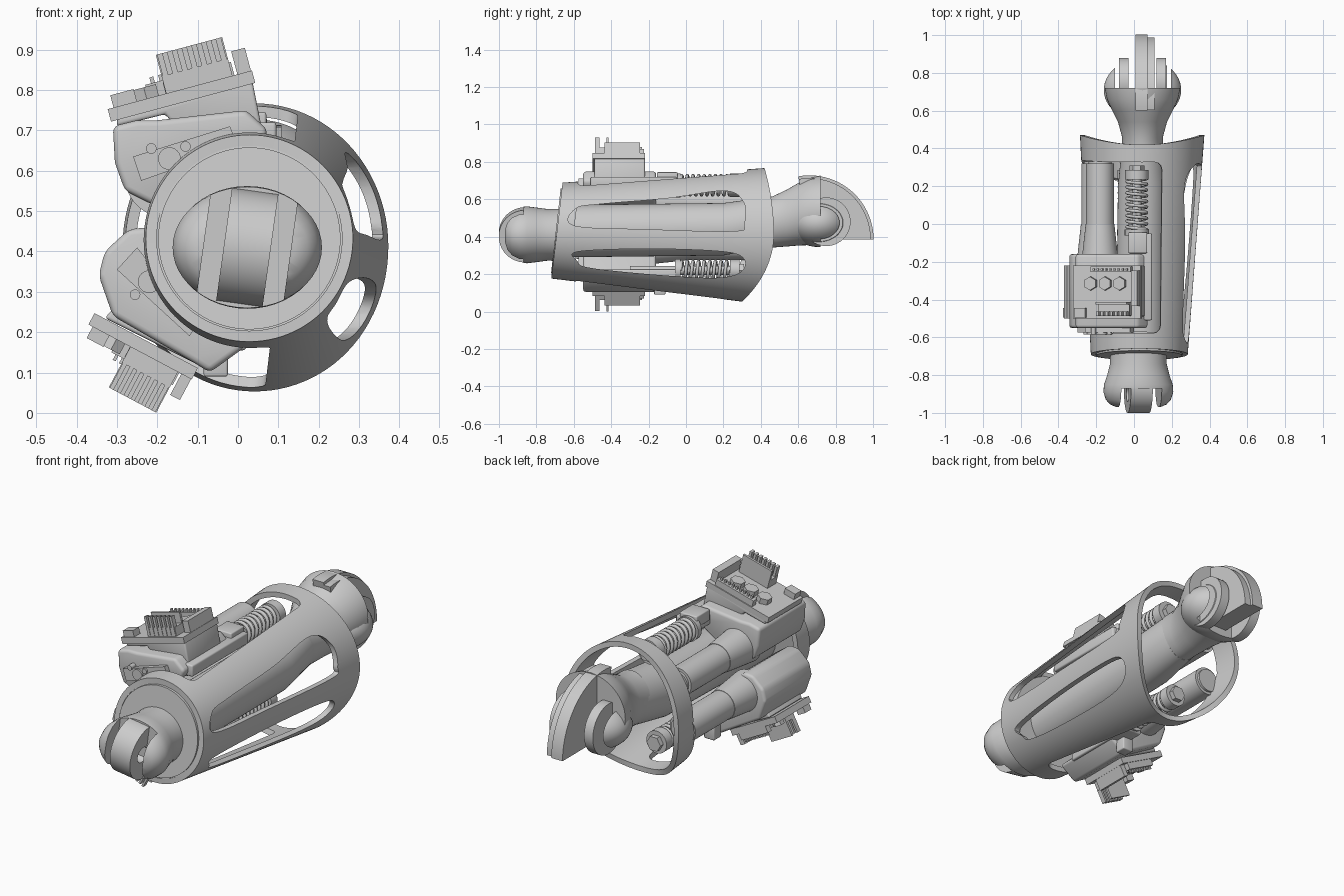
import bpy, bmesh, math
from mathutils import Vector, Matrix
from math import sin, cos, pi, radians

if "Cube" in bpy.data.objects:
    bpy.data.objects.remove(bpy.data.objects["Cube"])


def finish(name, bm, angle=35, bevel=0):
    bmesh.ops.recalc_face_normals(bm, faces=bm.faces)
    me = bpy.data.meshes.new(name)
    bm.to_mesh(me)
    bm.free()
    ob = bpy.data.objects.new(name, me)
    bpy.context.collection.objects.link(ob)
    if bevel:
        m = ob.modifiers.new("bevel", 'BEVEL')
        m.width, m.segments, m.limit_method = bevel, 3, 'ANGLE'
        bake(ob)
    smooth(ob, angle)
    return ob


def smooth(ob, angle=35):
    bpy.ops.object.select_all(action='DESELECT')
    ob.select_set(True)
    bpy.context.view_layer.objects.active = ob
    bpy.ops.object.shade_smooth_by_angle(angle=radians(angle))


def bake(ob):
    dg = bpy.context.evaluated_depsgraph_get()
    me = bpy.data.meshes.new_from_object(ob.evaluated_get(dg))
    ob.modifiers.clear()
    ob.data = me


def cut(ob, cutters):
    for c in cutters:
        m = ob.modifiers.new("cut", 'BOOLEAN')
        m.operation, m.solver, m.object = 'DIFFERENCE', 'EXACT', c
    bake(ob)
    for c in cutters:
        bpy.data.objects.remove(c)
    smooth(ob)


def loft(name, rings, loop=False):
    bm = bmesh.new()
    vs = [[bm.verts.new(p) for p in r] for r in rings]
    n = len(vs[0])
    for a, b in list(zip(vs, vs[1:])) + ([(vs[-1], vs[0])] if loop else []):
        for i in range(n):
            j = (i + 1) % n
            bm.faces.new((a[i], a[j], b[j], b[i]))
    if not loop:
        bm.faces.new(vs[0])
        bm.faces.new(vs[-1])
    return finish(name, bm)


def ring(x, y, z, rx, rz, n=48):
    return [(x + rx * cos(2 * pi * i / n), y, z + rz * sin(2 * pi * i / n)) for i in range(n)]


def prism(name, pts, axis, lo, hi, bevel=0):
    put = {'x': lambda p, d: (d, *p), 'y': lambda p, d: (p[0], d, p[1])}[axis]
    bm = bmesh.new()
    a, b = ([bm.verts.new(put(p, d)) for p in pts] for d in (lo, hi))
    bm.faces.new(a)
    bm.faces.new(b)
    for i in range(len(pts)):
        j = (i + 1) % len(pts)
        bm.faces.new((a[i], a[j], b[j], b[i]))
    return finish(name, bm, bevel=bevel)


def disc(name, axis, c, r, lo, hi, n=40, a0=0, a1=360):
    full = a1 - a0 == 360
    pts = [(c[0] + r * cos(t), c[1] + r * sin(t)) for t in
           (radians(a0 + (a1 - a0) * i / (n if full else n - 1)) for i in range(n))]
    return prism(name, pts if full else pts + [c], axis, lo, hi)


def rounded(pts, steps=6):
    out, n = [], len(pts)
    for i in range(n):
        p = [Vector(pts[(i + k) % n]) for k in (-1, 0, 1, 2)]
        for t in (s / steps for s in range(steps)):
            out.append(tuple(0.5 * (2 * p[1] + (p[2] - p[0]) * t + (2 * p[0] - 5 * p[1] + 4 * p[2] - p[3]) * t * t
                                    + (3 * p[1] - p[0] - 3 * p[2] + p[3]) * t ** 3)))
    return out


def ellipsoid(name, c, r):
    bm = bmesh.new()
    bmesh.ops.create_uvsphere(bm, u_segments=48, v_segments=28, radius=1,
                              matrix=Matrix.Translation(c) @ Matrix.Diagonal((*r, 1)))
    return finish(name, bm)


def box(name, c, s, frame=Matrix(), bevel=0):
    bm = bmesh.new()
    bmesh.ops.create_cube(bm, size=1, matrix=frame @ Matrix.Translation(c) @ Matrix.Diagonal((*s, 1)))
    return finish(name, bm, bevel=bevel)


# Tapered outer shell with slanted rims
def shell_ring(t, wall, n=96):
    out = []
    for i in range(n):
        s, c = sin(2 * pi * i / n), cos(2 * pi * i / n)
        yf = -0.69 + 0.03 * s
        yb = 0.47 - (0.05 if s > 0 else 0.17) * s * s
        y = yf + (yb - yf) * t
        k = (y + 0.7) / 1.15
        out.append((0.028 + 0.015 * k + (0.256 + 0.072 * k - wall) * c, y,
                    0.43 - 0.017 * k + (0.256 + (0.1 if s > 0 else 0.122) * k - wall) * s))
    return out


ts = [i / 12 for i in range(13)]
shell = loft("outer_shell", [shell_ring(t, 0) for t in ts] + [shell_ring(t, 0.027) for t in ts[::-1]], True)
upper = rounded([(-0.6, 0.46), (-0.2, 0.44), (0.26, 0.43), (0.31, 0.47), (0.31, 0.58), (0.21, 0.645),
                 (-0.1, 0.605), (-0.45, 0.575), (-0.59, 0.55)])
lower = rounded([(-0.58, 0.32), (-0.2, 0.335), (0.2, 0.32), (0.31, 0.28), (0.29, 0.21), (0.15, 0.18),
                 (-0.2, 0.2), (-0.52, 0.235), (-0.58, 0.27)])
side = [(-0.6, -0.1), (-0.57, 0.95), (0.32, 0.95), (0.34, 0.4), (0.16, -0.1)]
opening = prism("side_opening_cut", side, 'x', -0.6, 0.11, bevel=0.04)
for v in opening.data.vertices:
    v.co.x += 0.12 * (v.co.z - 0.42)
cut(shell, [prism("upper_window_cut", upper, 'x', 0.08, 0.6), prism("lower_window_cut", lower, 'x', 0.08, 0.6),
            opening])

# Front plate with raised cover
loft("front_plate", [[(x, y + d, z) for x, y, z in shell_ring(0, 0.02)] for d in (0.004, 0.09)])
loft("front_cover", [[(0.028 + (x - 0.028) * 0.88, -0.69 + d + 0.1 * (z - 0.43), 0.43 + (z - 0.43) * 0.88)
                      for x, y, z in shell_ring(0, 0)] for d in (-0.006, 0.05)])

# Central core tube
loft("core_tube", [ring(0.035, -0.64, 0.43, 0.13, 0.14), ring(0.045, 0.2, 0.44, 0.13, 0.14),
                   ring(0.045, 0.42, 0.475, 0.108, 0.135)])

# Front knuckle: flared neck, side prongs and pierced middle blade
tilt = Matrix.Translation((0.023, 0, 0.41)) @ Matrix.Rotation(radians(8), 4, 'Y')
fork = loft("front_fork", [ring(0.023, y, 0.41, rx, rz) for y, rx, rz in
                           ((-0.65, 0.148, 0.14), (-0.74, 0.15, 0.138), (-0.8, 0.165, 0.146), (-0.85, 0.182, 0.152),
                            (-0.89, 0.185, 0.148), (-0.93, 0.172, 0.13), (-0.955, 0.15, 0.105), (-0.968, 0.12, 0.07))])
cut(fork, [box("fork_gap_cut", (0, -0.99, 0), (0.215, 0.24, 0.5), tilt)])
blade = disc("front_middle_blade", 'x', (-0.86, 0), 0.141, -0.058, 0.058, 56)
cut(blade, [disc("pin_hole_cut", 'x', (-0.9, 0), 0.04, -0.3, 0.3)])
blade.matrix_world = tilt

# Rear knuckle: flared neck, fan blade and side lobes
loft("rear_neck", [ring(0.045, y, z, rx, rz) for y, z, rx, rz in
                   ((0.38, 0.475, 0.11, 0.135), (0.46, 0.478, 0.108, 0.136), (0.54, 0.5, 0.13, 0.152),
                    (0.6, 0.52, 0.16, 0.167), (0.66, 0.535, 0.188, 0.18), (0.72, 0.54, 0.2, 0.187))])
disc("rear_fan_left", 'x', (0.66, 0.385), 0.343, 0.008, 0.072, 32, 0, 100)
disc("rear_fan_right", 'x', (0.66, 0.385), 0.328, 0.07, 0.108, 32, 0, 100)
lobes = ellipsoid("rear_side_lobes", (0.045, 0.71, 0.475), (0.205, 0.165, 0.13))
cut(lobes, [box("lobe_gap_cut", (x, 0.85, 0.475), (w, 0.26, 0.5)) for x, w in ((-0.09, 0.022), (0.185, 0.022),
                                                                          (0.045, 0.15))])
for i, x in enumerate((-0.055, 0.145)):
    disc(f"rear_side_blade_{i}", 'x', (0.75, 0.48), 0.13, x - 0.025, x + 0.025)


# Spring, guide rod and end collars
def spring(tag, x, z, r):
    cu = bpy.data.curves.new(f"{tag}_spring", 'CURVE')
    cu.dimensions, cu.bevel_depth, cu.bevel_resolution = '3D', 0.009, 2
    turns, per = 9, 20
    sp = cu.splines.new('POLY')
    sp.points.add(turns * per)
    for i, p in enumerate(sp.points):
        a = 2 * pi * i / per
        p.co = (x + r * cos(a), -0.03 + 0.27 * i / (turns * per), z + r * sin(a), 1)
    ob = bpy.data.objects.new(f"{tag}_spring", cu)
    bpy.context.collection.objects.link(ob)
    disc(f"{tag}_spring_rod", 'y', (x, z), 0.024, -0.3, 0.3, 24)
    disc(f"{tag}_front_collar", 'y', (x, z), r + 0.012, -0.06, -0.03, 32)
    disc(f"{tag}_rear_collar", 'y', (x, z), r + 0.01, 0.235, 0.285, 32)
    disc(f"{tag}_rod_nut", 'y', (x, z), 0.04, 0.285, 0.31, 6)


spring("upper", 0.015, 0.675, 0.052)
spring("lower", -0.03, 0.22, 0.048)

# Motor tubes with end caps
for tag, x, z in (("upper", -0.18, 0.585), ("lower", -0.205, 0.35)):
    disc(f"{tag}_motor", 'y', (x, z), 0.074, -0.15, 0.32)
    disc(f"{tag}_motor_cap", 'y', (x, z), 0.06, 0.32, 0.332)
    loft(f"{tag}_motor_collar", [ring(x, -0.22, z, 0.1, 0.1), ring(x, -0.08, z, 0.085, 0.085),
                                 ring(x, 0.0, z, 0.076, 0.076)])

# Gear housings
up = [(-0.31, 0.71), (-0.305, 0.62), (-0.28, 0.55), (-0.21, 0.515), (-0.12, 0.54), (0.06, 0.66), (0.075, 0.7),
      (0.02, 0.75), (-0.2, 0.725), (-0.25, 0.725)]
low = [(-0.345, 0.34), (-0.33, 0.40), (-0.27, 0.455), (-0.22, 0.46), (-0.15, 0.41), (-0.05, 0.23), (0.02, 0.165),
       (-0.07, 0.1), (-0.11, 0.125), (-0.31, 0.24)]
prism("upper_housing", up, 'y', -0.55, -0.16, 0.015)
prism("lower_housing", low, 'y', -0.55, -0.16, 0.015)
prism("upper_board_mount", [(-0.3, 0.71), (-0.18, 0.74), (-0.14, 0.69), (0.06, 0.7), (0.035, 0.825), (-0.3, 0.735)],
      'y', -0.49, -0.22, 0.008)
prism("lower_board_mount", [(-0.33, 0.235), (-0.29, 0.28), (-0.07, 0.18), (-0.1, 0.12)], 'y', -0.49, -0.22, 0.008)
box("upper_bracket", (0.035, -0.28, 0.69), (0.12, 0.46, 0.06), bevel=0.008)
box("upper_bracket_block", (0.02, -0.1, 0.715), (0.1, 0.11, 0.06), bevel=0.006)
box("lower_bracket", (-0.03, -0.25, 0.19), (0.1, 0.42, 0.07), bevel=0.008)
box("lower_bracket_block", (-0.055, -0.14, 0.13), (0.06, 0.06, 0.08), bevel=0.006)

# Front service plates and screws
prism("upper_service_plate", [(-0.26, 0.635), (-0.02, 0.71), (0.0, 0.66), (-0.24, 0.575)], 'y', -0.575, -0.54)
prism("lower_service_plate", [(-0.3, 0.355), (-0.25, 0.41), (-0.1, 0.22), (-0.12, 0.19)], 'y', -0.575, -0.54)
for i, (x, z, r) in enumerate(((-0.17, 0.63, 0.028), (-0.215, 0.655, 0.013), (-0.13, 0.66, 0.013),
                               (-0.22, 0.325, 0.028), (-0.205, 0.385, 0.013), (-0.255, 0.293, 0.013))):
    disc(f"front_screw_{i}", 'y', (x, z), r, -0.585, -0.53, 24)


# Circuit boards with connectors, nuts and pin rows; local axes are along, depth, outward
def board(tag, x, z, along, outward, width, tall):
    f = Matrix(((along[0], 0, outward[0], x), (0, 1, 0, 0), (along[1], 0, outward[1], z), (0, 0, 0, 1)))
    k = width / 0.37

    def part(name, u, y, w, su, sy, sw):
        box(f"{tag}_{name}", (u * k, y, w), (su * k, sy, sw), f)
    part("board", 0, -0.36, 0, 0.37, 0.28, 0.032)
    part("main_connector_back", 0.05, -0.42, tall / 2, 0.17, 0.012, tall)
    part("main_connector_base", 0.05, -0.45, 0.035, 0.17, 0.07, 0.05)
    for i in range(7):
        part(f"connector_tooth_{i}", -0.025 + i * 0.025, -0.475, tall / 2, 0.014, 0.025, tall)
    part("side_connector", 0.165, -0.34, 0.045, 0.035, 0.19, 0.06)
    part("corner_socket", -0.14, -0.47, 0.03, 0.06, 0.05, 0.035)
    part("rear_header", 0.03, -0.24, 0.03, 0.22, 0.03, 0.04)
    for i in range(9):
        part(f"header_pin_{i}", -0.06 + i * 0.0225, -0.24, 0.055, 0.01, 0.01, 0.02)
    for i in range(3):
        bm = bmesh.new()
        bmesh.ops.create_cone(bm, cap_ends=True, segments=6, radius1=0.036 * k, radius2=0.036 * k, depth=0.03,
                              matrix=f @ Matrix.Translation(((-0.085 + i * 0.08) * k, -0.315, 0.03)))
        finish(f"{tag}_board_nut_{i}", bm)


board("upper", -0.14, 0.785, (0.966, 0.259), (-0.259, 0.966), 0.37, 0.115)
board("lower", -0.235, 0.165, (0.883, -0.469), (-0.469, -0.883), 0.29, 0.13)
